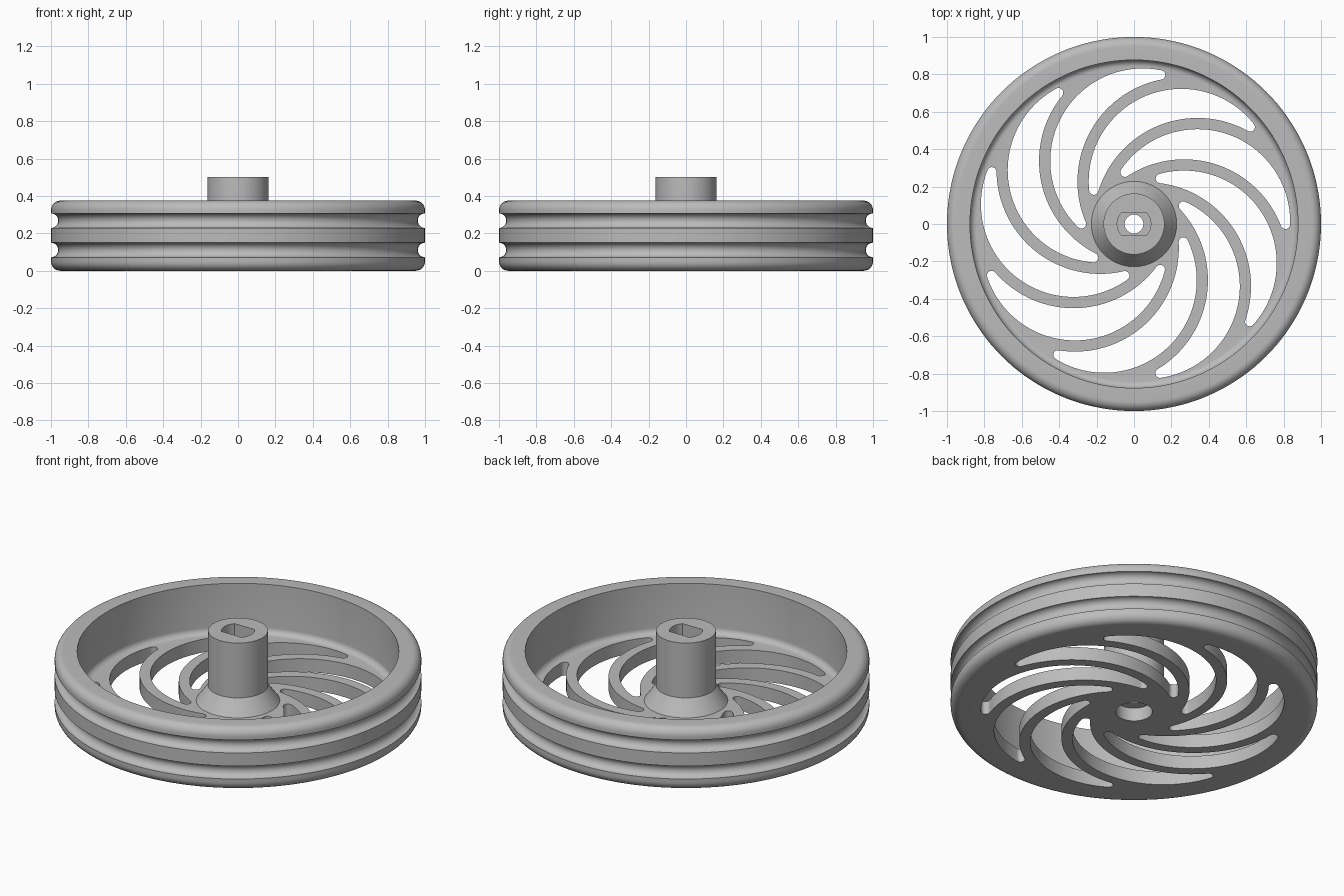
import bpy
import bmesh
from math import sin, cos, pi, radians, sqrt, atan2
from mathutils import Vector, Matrix

old = bpy.data.objects.get("Cube")
if old:
    bpy.data.objects.remove(old, do_unlink=True)

HEIGHT = 0.375
WEB_TOP = 0.08
SPOKES = 9


def arc(cx, cy, r, start, end, steps):
    """Points on a circular arc, angles in radians."""
    return [(cx + r * cos(start + (end - start) * i / steps),
             cy + r * sin(start + (end - start) * i / steps))
            for i in range(steps + 1)]


def finish(bm, name):
    bmesh.ops.recalc_face_normals(bm, faces=bm.faces)
    mesh = bpy.data.meshes.new(name)
    bm.to_mesh(mesh)
    bm.free()
    obj = bpy.data.objects.new(name, mesh)
    bpy.context.collection.objects.link(obj)
    return obj


def lathe(name, profile, steps=144):
    """Turn a closed (radius, height) outline around z."""
    bm = bmesh.new()
    verts = [bm.verts.new((r, 0, z)) for r, z in profile]
    edges = [bm.edges.new((verts[i - 1], verts[i])) for i in range(len(verts))]
    bmesh.ops.spin(bm, geom=verts + edges, cent=(0, 0, 0), axis=(0, 0, 1),
                   angle=2 * pi, steps=steps, use_merge=True)
    bmesh.ops.remove_doubles(bm, verts=bm.verts, dist=1e-5)
    return finish(bm, name)


def add_prism(bm, outline, z0, z1, turn=0.0):
    """Upright prism over a flat outline, turned around z."""
    rot = Matrix.Rotation(turn, 3, 'Z')
    low = [bm.verts.new(rot @ Vector((x, y, z0))) for x, y in outline]
    high = [bm.verts.new(rot @ Vector((x, y, z1))) for x, y in outline]
    bm.faces.new(low)
    bm.faces.new(high)
    for i in range(len(low)):
        bm.faces.new((low[i - 1], low[i], high[i], high[i - 1]))


def crescent():
    """Slot between two neighbouring curved spokes, with rounded tips."""
    off, outer, inner, tip = 0.34, 0.495, 0.555, 0.025
    a0 = radians(2)
    a1 = a0 + 2 * pi / SPOKES
    c_in = Vector((off * cos(a0), off * sin(a0)))
    c_out = Vector((off * cos(a1), off * sin(a1)))
    # Tip centres touch both edge circles
    d = (c_out - c_in).length
    u = (c_out - c_in) / d
    r1, r2 = inner + tip, outer - tip
    a = (r1 * r1 - r2 * r2 + d * d) / (2 * d)
    side = Vector((u.y, -u.x)) * sqrt(r1 * r1 - a * a)
    far, near = c_in + u * a + side, c_in + u * a - side

    def ang(p, q):
        return atan2(p.y - q.y, p.x - q.x) % (2 * pi)

    def tip_arc(t):
        start = ang(t, c_out)
        end = ang(c_in, t)
        return start, end

    o_far, o_near = ang(far, c_out), ang(near, c_out)
    i_far, i_near = ang(far, c_in), ang(near, c_in)
    pts = arc(*c_out, outer, o_far, o_near, 48)
    s, e = tip_arc(near)
    pts += arc(*near, tip, s, s + (e - s) % (2 * pi), 10)[1:]
    pts += arc(*c_in, inner, i_near, i_far, 40)[1:]
    s, e = ang(c_in, far), o_far
    pts += arc(*far, tip, s, s + (e - s) % (2 * pi), 10)[1:-1]
    return pts


# Wheel outline: bore, hub, web, rim with two cord grooves
profile = [(0.1, 0), (0.1, 0.08), (0.05, 0.08), (0.05, 0.5), (0.163, 0.5),
           (0.163, 0.17), (0.228, WEB_TOP)]
profile += arc(0.842, WEB_TOP + 0.035, 0.035, -pi / 2, 0, 8)
profile += [(0.877, HEIGHT)]
profile += arc(0.95, HEIGHT - 0.05, 0.05, pi / 2, 0, 8)
for z in (0.268, 0.111):
    profile += arc(1.0, z, 0.039, pi / 2, 3 * pi / 2, 14)
profile += arc(0.95, 0.05, 0.05, 0, -pi / 2, 8)
wheel = lathe("grooved_wheel", profile)

# Cutters: spiral slots and the flat-sided shaft socket
bm = bmesh.new()
slot = crescent()
for k in range(SPOKES):
    add_prism(bm, slot, -0.1, 0.2, 2 * pi * k / SPOKES)
flat = radians(43)
socket = arc(0, 0, 0.09, -flat, flat, 12) + arc(0, 0, 0.09, pi - flat, pi + flat, 12)
add_prism(bm, socket, 0.25, 0.6)
cutter = finish(bm, "slot_cutter")
cutter.hide_render = True

cut = wheel.modifiers.new("Slots", 'BOOLEAN')
cut.operation = 'DIFFERENCE'
cut.solver = 'EXACT'
cut.object = cutter
bpy.ops.object.select_all(action='DESELECT')
wheel.select_set(True)
bpy.context.view_layer.objects.active = wheel
bpy.ops.object.modifier_apply(modifier=cut.name)
bpy.data.objects.remove(cutter, do_unlink=True)

# Plain grey finish
grey = bpy.data.materials.new("plain_grey")
grey.use_nodes = True
colour = (0.5, 0.5, 0.5, 1)
grey.diffuse_color = colour
grey.node_tree.nodes["Principled BSDF"].inputs["Base Color"].default_value = colour
wheel.data.materials.clear()
wheel.data.materials.append(grey)

bpy.ops.object.shade_smooth_by_angle(angle=radians(30))
